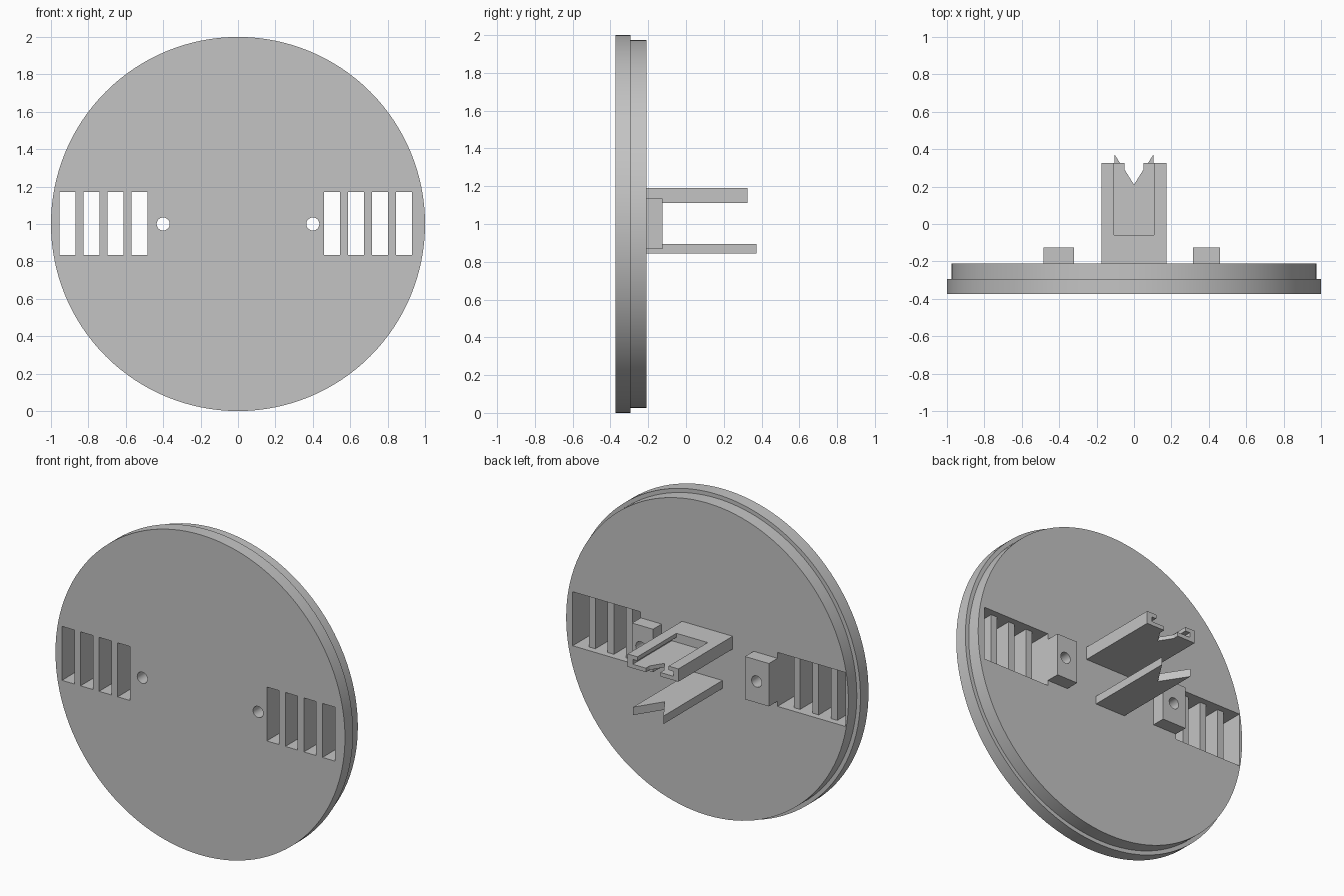
import bpy
import bmesh
import math
from mathutils import Matrix, Vector

old = bpy.data.objects.get("Cube")
if old:
    bpy.data.objects.remove(old, do_unlink=True)

grey = bpy.data.materials.new("plain_grey")
grey.use_nodes = True
COLOUR = (0.55, 0.55, 0.55, 1)
grey.diffuse_color = COLOUR
grey.node_tree.nodes["Principled BSDF"].inputs["Base Color"].default_value = COLOUR

FRONT, STEP, BACK = -0.373, -0.293, -0.21


def finish(name, bm):
    bmesh.ops.recalc_face_normals(bm, faces=bm.faces[:])
    mesh = bpy.data.meshes.new(name)
    bm.to_mesh(mesh)
    bm.free()
    mesh.materials.append(grey)
    obj = bpy.data.objects.new(name, mesh)
    bpy.context.collection.objects.link(obj)
    return obj


def prism(name, outline, z0, z1):
    """Extrude an x-y outline from z0 up to z1."""
    bm = bmesh.new()
    face = bm.faces.new([bm.verts.new((x, y, z0)) for x, y in outline])
    up = bmesh.ops.extrude_face_region(bm, geom=[face])["geom"]
    verts = [v for v in up if isinstance(v, bmesh.types.BMVert)]
    bmesh.ops.translate(bm, verts=verts, vec=(0, 0, z1 - z0))
    return finish(name, bm)


def box(name, x0, x1, y0, y1, z0, z1):
    return prism(name, [(x0, y0), (x1, y0), (x1, y1), (x0, y1)], z0, z1)


def rod(name, x, radius):
    """Cylinder along y at mid height, used for drilling."""
    bm = bmesh.new()
    place = Matrix.Translation((x, 0, 1)) @ Matrix.Rotation(math.pi / 2, 4, "X")
    bmesh.ops.create_cone(bm, cap_ends=True, segments=32, radius1=radius,
                          radius2=radius, depth=2, matrix=place)
    return finish(name, bm)


def cut(target, cutters):
    """Subtract each cutter, bake the result and delete the cutter."""
    for cutter in cutters:
        cutter.hide_render = True
        mod = target.modifiers.new("cut", "BOOLEAN")
        mod.operation = "DIFFERENCE"
        mod.solver = "EXACT"
        mod.object = cutter
        bpy.context.view_layer.update()
        graph = bpy.context.evaluated_depsgraph_get()
        baked = bpy.data.meshes.new_from_object(target.evaluated_get(graph))
        target.modifiers.clear()
        target.data = baked
        bpy.data.objects.remove(cutter, do_unlink=True)


def smooth(obj):
    bpy.ops.object.select_all(action="DESELECT")
    obj.select_set(True)
    bpy.context.view_layer.objects.active = obj
    bpy.ops.object.shade_smooth_by_angle(angle=math.radians(30))


# Stepped round plate, revolved about the y axis
bm = bmesh.new()
profile = [(1, FRONT), (1, STEP), (0.975, STEP), (0.975, BACK)]
ring = [bm.verts.new((r, y, 1)) for r, y in profile]
edges = [bm.edges.new(pair) for pair in zip(ring, ring[1:])]
bmesh.ops.spin(bm, geom=ring + edges, cent=Vector((0, 0, 1)), axis=Vector((0, 1, 0)),
               angle=math.tau, steps=128)
bmesh.ops.remove_doubles(bm, verts=bm.verts[:], dist=0.0001)
bmesh.ops.holes_fill(bm, edges=bm.edges[:], sides=0)
plate = finish("round_plate", bm)

# Vent slots, with their slats set back from the rear face
SLOT, PITCH, LOW, HIGH = 0.085, 0.1283, 0.835, 1.172
RECESS = BACK - 0.04
for start in (-0.955, 0.46):
    end = start + 3 * PITCH + SLOT
    cut(plate, [box("vent_recess", start, end, RECESS, 0, LOW, HIGH)])
    for i in range(4):
        x = start + i * PITCH
        cut(plate, [box("vent_slot", x, x + SLOT, -1, RECESS + 0.01, LOW, HIGH)])

# Drilled mounting lugs
for name, x0, x1, hole in (("left_lug", 0.315, 0.46, 0.4),
                           ("right_lug", -0.485, -0.32, -0.4)):
    lug = box(name, x0, x1, BACK, -0.125, 0.867, 1.135)
    for part in (plate, lug):
        cut(part, [rod("drill", hole, 0.035)])
    smooth(lug)
smooth(plate)

# Upper tray: open pocket, side grooves under the lips, notched rear edge
tray = box("upper_tray", -0.175, 0.175, BACK, 0.325, 1.11, 1.19)
notch = [(-0.05, 0.5), (-0.05, 0.29), (0, 0.21), (0.05, 0.29), (0.05, 0.5)]
cut(tray, [box("pocket", -0.108, 0.108, -0.06, 0.5, 1.135, 1.3),
           box("groove", -0.14, 0.14, -0.06, 0.5, 1.135, 1.165),
           prism("notch", notch, 1, 1.3)])

# Lower tongue with a forked rear end
fork = [(-0.105, BACK), (0.105, BACK), (0.105, 0.373), (0, 0.21), (-0.105, 0.373)]
prism("lower_tongue", fork, 0.845, 0.895)
